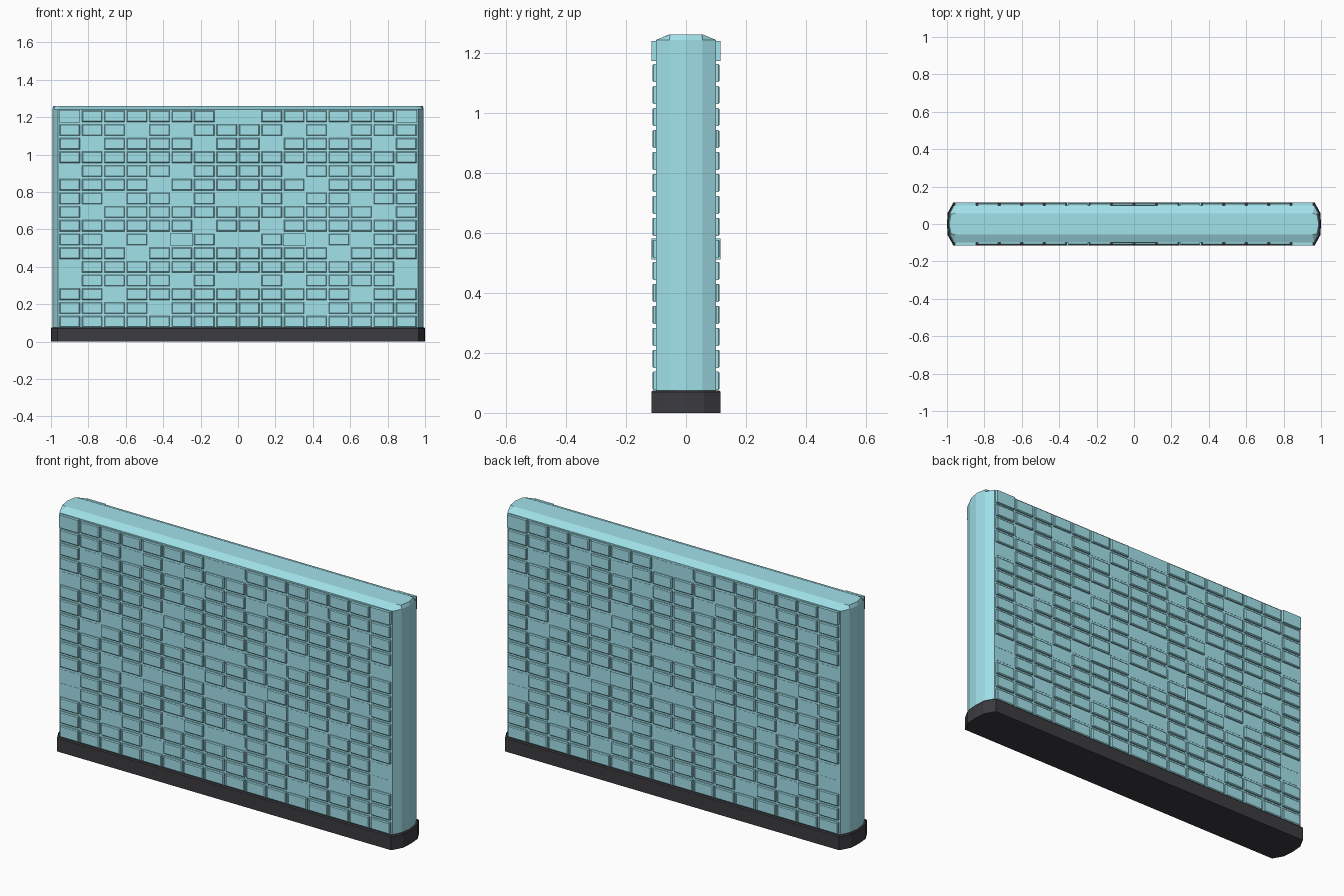
import bpy, bmesh

if "Cube" in bpy.data.objects:
    bpy.data.objects.remove(bpy.data.objects["Cube"])

def material(name, rgb):
    m = bpy.data.materials.new(name)
    m.diffuse_color = (*rgb, 1)
    m.use_nodes = True
    m.node_tree.nodes["Principled BSDF"].inputs["Base Color"].default_value = m.diffuse_color
    return m

teal = material("pale_teal", (0.36, 0.76, 0.83))
dark = material("charcoal", (0.045, 0.045, 0.052))

def finish(name, bm, mat):
    bmesh.ops.recalc_face_normals(bm, faces=bm.faces)
    me = bpy.data.meshes.new(name)
    bm.to_mesh(me)
    bm.free()
    me.materials.append(mat)
    ob = bpy.data.objects.new(name, me)
    bpy.context.collection.objects.link(ob)
    return ob

def loft(bm, rings):
    """Skin a stack of closed rings and cap both ends."""
    loops = [[bm.verts.new(p) for p in r] for r in rings]
    n = len(loops[0])
    for a, b in zip(loops, loops[1:]):
        for i in range(n):
            j = (i + 1) % n
            bm.faces.new((a[i], a[j], b[j], b[i]))
    bm.faces.new(loops[0][::-1])
    bm.faces.new(loops[-1])

def plan(xe, xm, xt, ym, ye, z):
    """Wall footprint with faceted ends."""
    q = [(xe, -ye), (xm, -ym), (xt, 0), (xm, ym), (xe, ye)]
    return [(x, y, z) for x, y in q + [(-x, -y) for x, y in q]]

# Wall core: prism with faceted ends and a chamfered top
bm = bmesh.new()
loft(bm, [plan(0.963, 0.985, 0.993, 0.055, 0.10, 0.06),
          plan(0.963, 0.985, 0.993, 0.055, 0.10, 1.242),
          plan(0.955, 0.978, 0.988, 0.053, 0.056, 1.26)])
finish("wall_core", bm, teal)

# Base plinth with a small top chamfer
bm = bmesh.new()
loft(bm, [plan(0.966, 0.996, 1.0, 0.06, 0.115, 0),
          plan(0.966, 0.996, 1.0, 0.06, 0.115, 0.07),
          plan(0.963, 0.992, 0.996, 0.058, 0.11, 0.075)])
finish("base_plinth", bm, dark)

# Brick layout: row -> columns (counted from the centre) of flush bricks
flush = {0: (0,), 1: (2, 4), 2: (1, 6), 4: (2, 7), 5: (3,), 6: (0, 2, 5),
         7: (6,), 8: (1,), 9: (0, 3, 5), 10: (4,), 11: (7,),
         12: (0, 2, 7), 13: (5,), 14: (3,)}
large = {(0, 7): (0.112, 0.066), (9, 2): (0.12, 0.07)}

def brick(bm, x, z, side, w, h, depth, taper):
    def ring(y, s):
        a, b = w / 2 - s, h / 2 - s
        return [(x + i * a, side * y, z + k * b)
                for i, k in ((-1, -1), (1, -1), (1, 1), (-1, 1))]
    rings = [ring(0.09, 0), ring(depth - taper, 0)]
    if taper:
        rings.append(ring(depth, taper))
    loft(bm, rings)

# Raised, flush and oversized bricks on both faces
for side, label in ((-1, "front"), (1, "back")):
    bm = bmesh.new()
    for row in range(16):
        z = 1.205 - row * 0.0732
        for col in range(8):
            for sx in (-1, 1):
                x = sx * (0.06 + 0.12 * col)
                if (row, col) in large:
                    brick(bm, x, z, side, *large[row, col], 0.1145, 0)
                elif col in flush.get(row, ()):
                    brick(bm, x, z, side, 0.104, 0.055, 0.101, 0)
                else:
                    brick(bm, x, z, side, 0.108, 0.06, 0.112, 0.004)
    finish(label + "_bricks", bm, teal)
